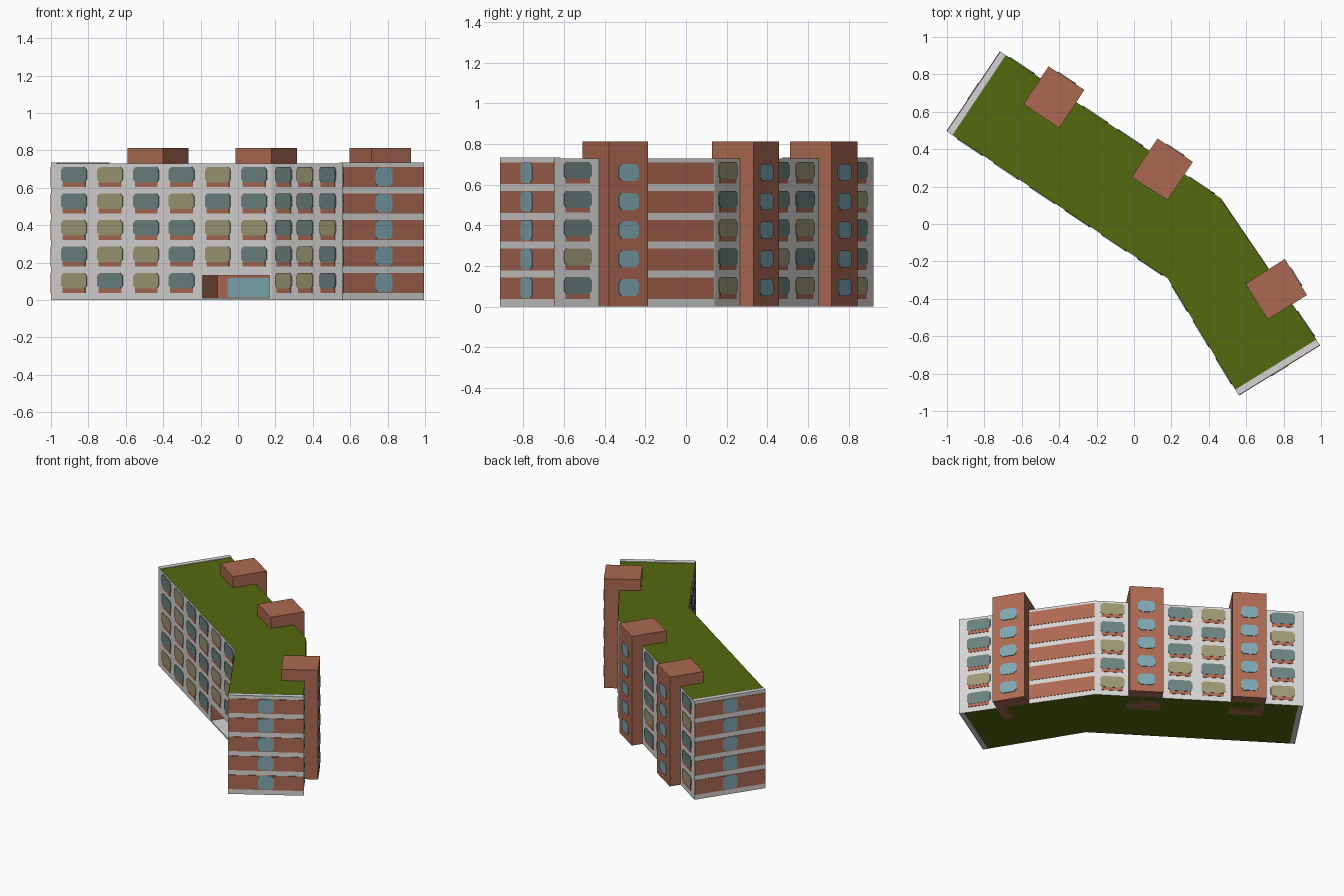
import bpy, bmesh
from mathutils import Vector as V

if "Cube" in bpy.data.objects:
    bpy.data.objects.remove(bpy.data.objects["Cube"])


def material(name, r, g, b):
    m = bpy.data.materials.new(name)
    lin = [((c / 255 + 0.055) / 1.055) ** 2.4 for c in (r, g, b)]
    m.diffuse_color = (*lin, 1)
    m.use_nodes = True
    m.node_tree.nodes["Principled BSDF"].inputs["Base Color"].default_value = m.diffuse_color
    return m


GREY = material("pale grey render", 214, 213, 211)
BRICK = material("brick", 172, 105, 82)
GREEN = material("roof green", 84, 105, 15)
TEAL = material("teal glass", 107, 130, 127)
OLIVE = material("olive blind", 156, 152, 116)
BLUE = material("blue glass", 126, 167, 177)

TOP, BODY_TOP, END = 0.734, 0.729, 0.035
A, F, E = V((-1, .495)), V((.18, -.29)), V((.56, -.915))
D, C, B = V((.995, -.647)), V((.46, .14)), V((-.715, .922))
FLOORS = [0.037 + 0.1417 * k for k in range(5)]


def finish(bm, name, mats):
    bmesh.ops.recalc_face_normals(bm, faces=bm.faces)
    me = bpy.data.meshes.new(name)
    bm.to_mesh(me)
    bm.free()
    ob = bpy.data.objects.new(name, me)
    bpy.context.collection.objects.link(ob)
    for m in mats:
        me.materials.append(m)
    return ob


def prism(name, pts, z0, z1, mats):
    bm = bmesh.new()
    f = bm.faces.new([bm.verts.new((p.x, p.y, z0)) for p in pts])
    r = bmesh.ops.extrude_face_region(bm, geom=[f])
    bmesh.ops.translate(bm, vec=(0, 0, z1 - z0),
                        verts=[v for v in r["geom"] if isinstance(v, bmesh.types.BMVert)])
    return finish(bm, name, mats)


def along(p, q, dist):
    return p + (q - p).normalized() * dist


def plates(name, p, q, items, mat, thick=0.004, depth=0.0, chamfer=0.0):
    """Thin panels on the wall p->q; items are (u, z, width, height) by centre."""
    d = (q - p).normalized()
    n = V((d.y, -d.x))
    bm = bmesh.new()
    for u, z, w, h in items:
        a, b = w / 2, h / 2
        c = chamfer
        if c:
            shape = [(-a, -b + c), (-a + c, -b), (a - c, -b), (a, -b + c),
                     (a, b - c), (a - c, b), (-a + c, b), (-a, b - c)]
        else:
            shape = [(-a, -b), (a, -b), (a, b), (-a, b)]
        rings = []
        for off in (-0.002, thick):
            ring = []
            for su, sz in shape:
                o = p + d * (u + su) + n * (off - depth)
                ring.append(bm.verts.new((o.x, o.y, z + sz)))
            rings.append(ring)
        bm.faces.new(rings[0][::-1])
        bm.faces.new(rings[1])
        for i in range(len(shape)):
            j = (i + 1) % len(shape)
            bm.faces.new((rings[0][i], rings[0][j], rings[1][j], rings[1][i]))
    if items:
        finish(bm, name, [mat])
    else:
        bm.free()


# Main bent block between the two end walls
A1, B1 = along(A, F, END), along(B, C, END)
E1, D1 = along(E, F, END), along(D, C, END)
body = prism("main_block", [A1, F, E1, D1, C, B1], 0, BODY_TOP, [GREY, GREEN, BRICK])

# Entrance recess cut out of the front wing
d = (F - A).normalized()
n = V((d.y, -d.x))
U0, U1, DEPTH = 0.974, 1.404, 0.145
cutter = prism("recess_cutter", [A + d * U0 + n * .05, A + d * U1 + n * .05,
                                 A + d * U1 - n * DEPTH, A + d * U0 - n * DEPTH],
               0.012, 0.13, [BRICK])
cutter.hide_render = True
mod = body.modifiers.new("recess", "BOOLEAN")
mod.operation, mod.solver, mod.object = "DIFFERENCE", "EXACT", cutter
bpy.context.view_layer.objects.active = body
bpy.ops.object.modifier_apply(modifier="recess")
bpy.data.objects.remove(cutter)

# Green roof and underside, brick recess walls, grey elsewhere
for f in body.data.polygons:
    inside = (A - f.center.xy).dot(n)
    if abs(f.normal.z) > 0.5:
        f.material_index = 1 if f.center.z > 0.5 or f.center.z < 0.005 else 0
    else:
        tall = max(body.data.vertices[i].co.z for i in f.vertices)
        f.material_index = 2 if tall < 0.14 and inside > 0.01 else 0

# Entrance glazing on the back of the recess
plates("entrance_glass", A, F, [(1.215, .066, .35, .106)], BLUE, depth=DEPTH, chamfer=.012)

# End walls with brick bands and a stack of windows
for side, pts, p, q in (("left", [A, A1, B1, B], B, A), ("right", [E, D, D1, E1], E, D)):
    prism(side + "_end_wall", pts, 0, TOP, [GREY])
    L = (q - p).length
    plates(side + "_end_brick_bands", p, q,
           [(L / 2, f + .053, L - .004, .107) for f in FLOORS], BRICK, .003)
    plates(side + "_end_windows", p, q,
           [(L / 2, f + .055, .105, .1) for f in FLOORS], BLUE, .006, 0, .015)

# Brick bands on the back of the short wing
plates("back_brick_bands", D, C, [(.72, f + .053, .455, .107) for f in FLOORS], BRICK, .003)

# Window columns: position along wall, colours from top floor to bottom ('-' = none)
WALLS = {
    "front_long": (A, F, [(.149, "TTOTO"), (.381, "OOOOT"), (.613, "TTTOO"),
                          (.84, "TOTTT"), (1.073, "OTOO-"), (1.305, "TTOT-")]),
    "front_short": (F, E, [(.126, "TTTTO"), (.346, "OTTOO"), (.58, "TTOTT")]),
    "back_short": (D, C, [(.137, "TTTOT")]),
    "back_long": (C, B, [(.117, "OTOTO"), (.577, "TTTOT"), (.802, "OTOTO"), (1.272, "TOTTO")]),
}
for name, (p, q, cols) in WALLS.items():
    cells = [(u, f, k) for u, code in cols for f, k in zip(reversed(FLOORS), code) if k != "-"]
    for key, label, mat in (("T", "teal", TEAL), ("O", "olive", OLIVE)):
        plates(f"{name}_{label}_windows", p, q,
               [(u, f + .066, .163, .084) for u, f, k in cells if k == key], mat, .005, 0, .016)
    plates(name + "_brick_sills", p, q,
           [(u, f + .014, .145, .026) for u, f, k in cells], BRICK, .003)

# Brick stair towers on the back, windows on their outer faces
TOWERS = [
    [(-.59, .64), (-.40, .513), (-.265, .717), (-.457, .843)],
    [(-.013, .25), (.18, .128), (.315, .332), (.126, .457)],
    [(.596, -.32), (.715, -.51), (.925, -.38), (.807, -.187)],
]
for i, pts in enumerate(TOWERS):
    pts = [V(p) for p in pts]
    prism(f"stair_tower_{i + 1}", pts, 0, .812, [BRICK])
    L = (pts[3] - pts[2]).length
    plates(f"stair_tower_{i + 1}_windows", pts[2], pts[3],
           [(L / 2, f + .056, .115, .084) for f in FLOORS], BLUE, .005, 0, .018)
